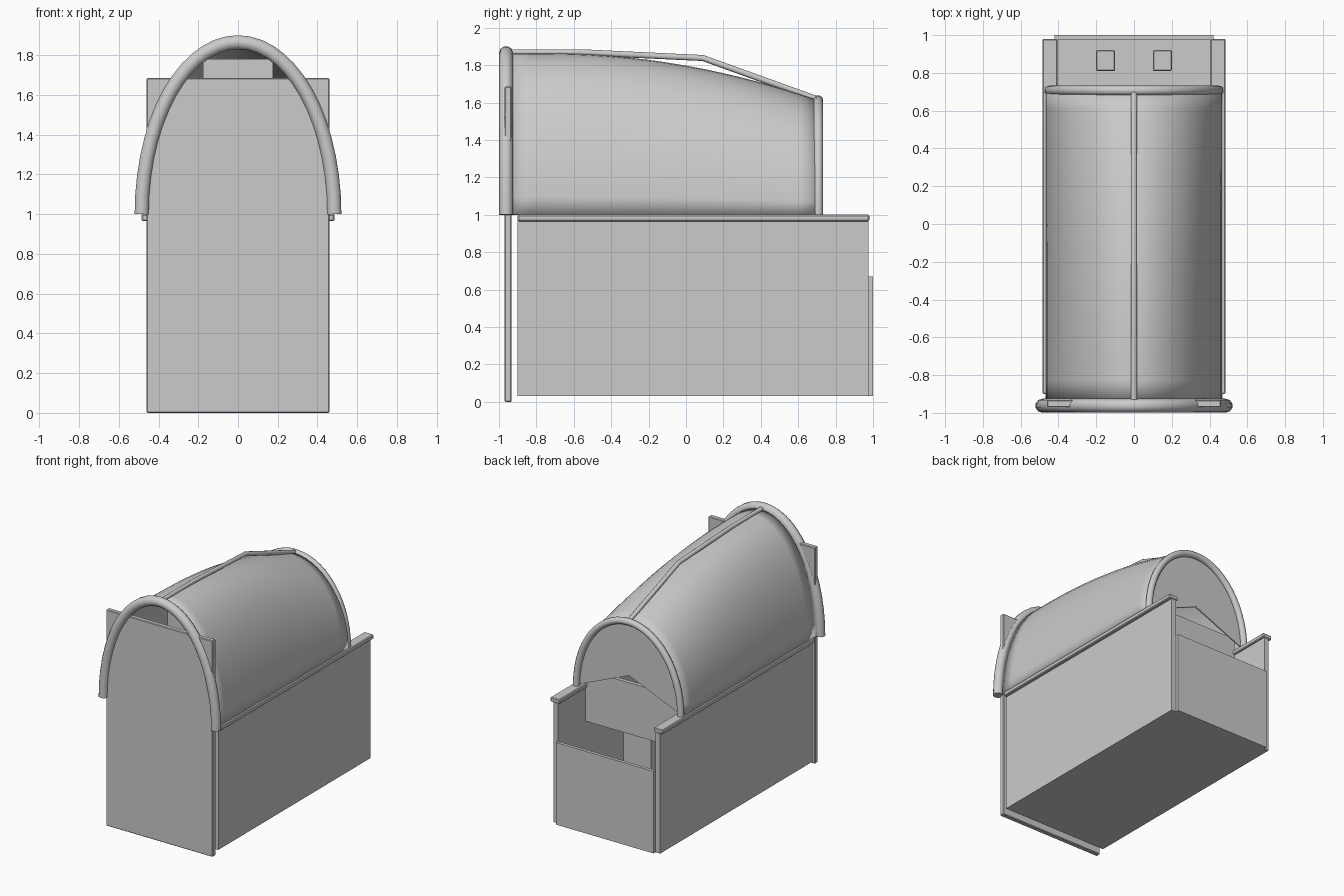
import bpy, bmesh, math

if "Cube" in bpy.data.objects:
    bpy.data.objects.remove(bpy.data.objects["Cube"])


def finish(bm, name, smooth=False, bevel=0):
    bmesh.ops.recalc_face_normals(bm, faces=bm.faces[:])
    me = bpy.data.meshes.new(name)
    bm.to_mesh(me)
    bm.free()
    ob = bpy.data.objects.new(name, me)
    bpy.context.collection.objects.link(ob)
    bpy.context.view_layer.objects.active = ob
    for o in bpy.context.selected_objects:
        o.select_set(False)
    ob.select_set(True)
    if smooth:
        bpy.ops.object.shade_smooth_by_angle(angle=math.radians(40))
    if bevel:
        m = ob.modifiers.new("edge", 'BEVEL')
        m.width, m.segments = bevel, 1
    return ob


def box(name, x0, x1, y0, y1, z0, z1, bevel=0):
    bm = bmesh.new()
    bmesh.ops.create_cube(bm, size=1)
    for v in bm.verts:
        v.co = ((x0 + x1) / 2 + v.co.x * (x1 - x0),
                (y0 + y1) / 2 + v.co.y * (y1 - y0),
                (z0 + z1) / 2 + v.co.z * (z1 - z0))
    return finish(bm, name, bevel=bevel)


def arch(w, h, n=28):
    """Half ellipse standing on the side walls."""
    return [(w * math.cos(math.pi * i / n), 1 + h * math.sin(math.pi * i / n)) for i in range(n + 1)]


def tube(name, pts, r):
    cu = bpy.data.curves.new(name, 'CURVE')
    cu.dimensions = '3D'
    cu.bevel_depth, cu.bevel_resolution = r, 3
    cu.use_fill_caps = True
    sp = cu.splines.new('POLY')
    sp.points.add(len(pts) - 1)
    for p, c in zip(sp.points, pts):
        p.co = (*c, 1)
    sp.use_smooth = True
    ob = bpy.data.objects.new(name, cu)
    bpy.context.collection.objects.link(ob)
    return ob


# Open box: floor, side walls, rails, tailgate
box("floor", -0.46, 0.46, -0.9, 0.975, 0.03, 0.06)
for s, side in ((-1, "left"), (1, "right")):
    xs = sorted((s * 0.42, s * 0.46))
    box(side + "_wall", *xs, -0.9, 0.975, 0.03, 0.97)
    xs = sorted((s * 0.405, s * 0.485))
    box(side + "_rail", *xs, -0.9, 0.98, 0.965, 1.0, 0.006)
    # Small blocks near the tailgate
    box(side + "_block", s * 0.15 - 0.05, s * 0.15 + 0.05, 0.81, 0.92, 0.06, 0.16, 0.005)
box("tailgate", -0.42, 0.42, 0.975, 1.0, 0.03, 0.67)

# Tall front panel
box("front_panel", -0.46, 0.46, -0.97, -0.932, 0, 1.685, 0.005)

# Inner bench apron, support and backboard
box("bench_apron", -0.42, 0.42, 0.61, 0.64, 0.70, 1.1)
box("bench_support", -0.12, 0.12, 0.53, 0.6, 0.06, 0.75)
box("inner_backboard", -0.175, 0.175, -0.62, -0.58, 0.9, 1.78)

# Canopy, lofted from arches that get lower towards the back
bm = bmesh.new()
rows = []
for j in range(17):
    y = -0.93 + 1.64 * j / 16
    t = max(0, (y + 0.75) / 1.45)
    h = 0.86 - 0.25 * t * t
    rows.append([bm.verts.new((x, y, z)) for x, z in arch(0.465, h)])
for a, b in zip(rows, rows[1:]):
    for i in range(len(a) - 1):
        bm.faces.new((a[i], a[i + 1], b[i + 1], b[i]))
canopy = finish(bm, "canopy", smooth=True)
sol = canopy.modifiers.new("thickness", 'SOLIDIFY')
sol.thickness, sol.offset = 0.008, 0

# Back curtain with a shallow gabled opening at the bottom
bm = bmesh.new()
vs = [bm.verts.new((x, 0.7, z)) for x, z in arch(0.45, 0.605)]
low = bm.verts.new((0, 0.7, 1.19))
for a, b in zip(vs, vs[1:]):
    bm.faces.new((a, b, low))
curtain = finish(bm, "back_curtain")
curtain.modifiers.new("thickness", 'SOLIDIFY').thickness = 0.01

# Hoops and ridge pole
tube("front_hoop", [(x, -0.962, z) for x, z in arch(0.485, 0.865)], 0.037)
tube("back_hoop", [(x, 0.707, z) for x, z in arch(0.45, 0.612)], 0.026)
tube("ridge_pole", [(0, -0.93, 1.868), (0, -0.55, 1.868), (0, 0.09, 1.838), (0, 0.7, 1.618)], 0.017)
